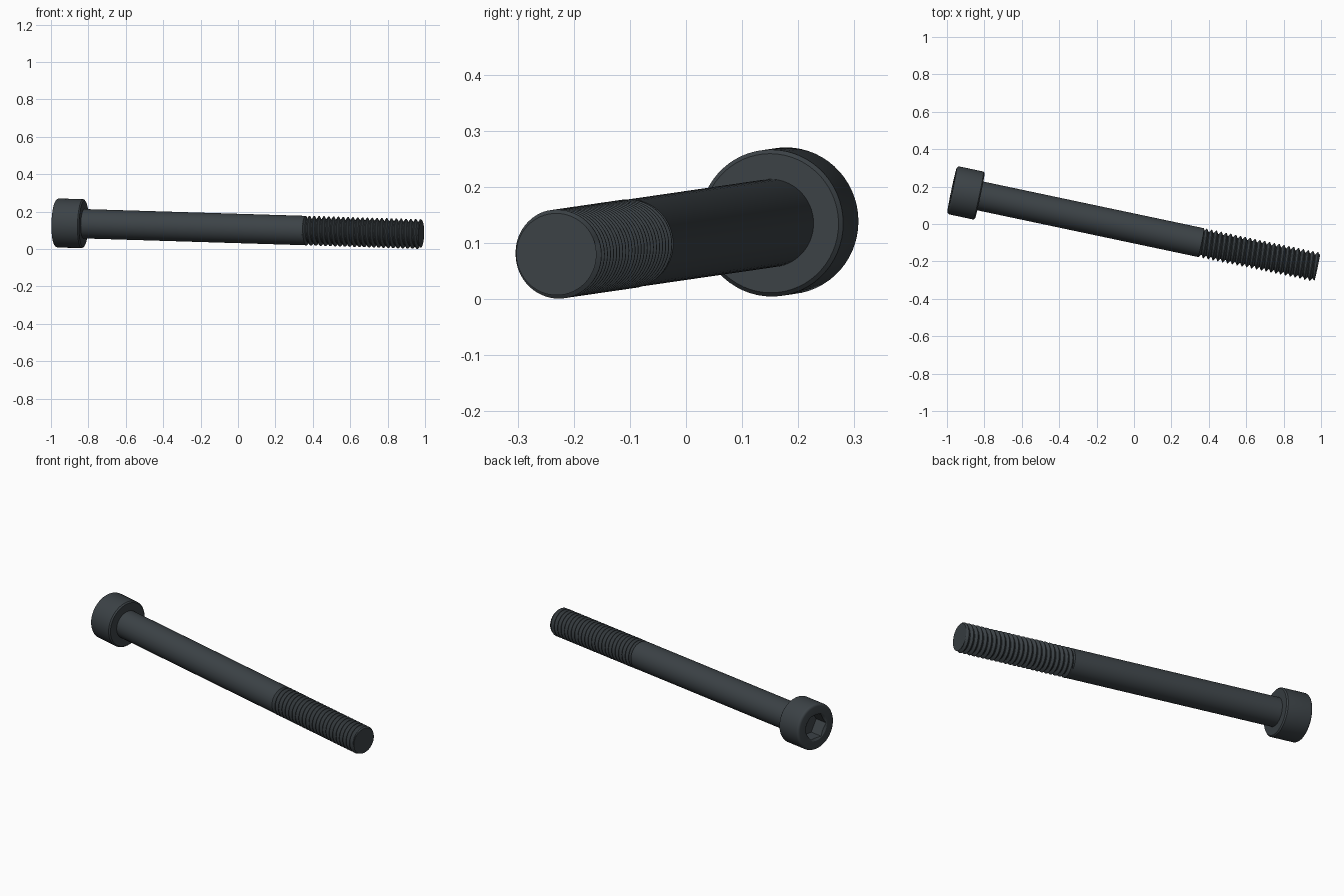
import bpy, bmesh
from math import sin, cos, pi, radians
from mathutils import Vector, Matrix

cube = bpy.data.objects.get("Cube")
if cube:
    bpy.data.objects.remove(cube)

# Blackened steel
steel = bpy.data.materials.new("blackened_steel")
steel.use_nodes = True
colour = (0.045, 0.055, 0.062, 1)
steel.diffuse_color = colour
steel.node_tree.nodes["Principled BSDF"].inputs["Base Color"].default_value = colour

# The screw is built along +Z from the head face, then laid down
HEAD_CENTRE = Vector((-0.973, 0.182, 0.140))
TIP_CENTRE = Vector((0.980, -0.231, 0.080))
AXIS = TIP_CENTRE - HEAD_CENTRE
LENGTH = AXIS.length
LAY = Matrix.Translation(HEAD_CENTRE) @ AXIS.to_track_quat('Z', 'Y').to_matrix().to_4x4()

SEGS = 60
HEAD_R, HEAD_H = 0.131, 0.152
SHANK_R, TIP_R = 0.0785, 0.073
HEX_R, HEX_DEPTH = 0.076, 0.08
PITCH = 0.0264
THREAD_START = LENGTH - 0.635


def point(r, a, z):
    return (r * cos(a), r * sin(a), z)


def finish(name, bm):
    bmesh.ops.remove_doubles(bm, verts=bm.verts, dist=0.00005)
    bmesh.ops.recalc_face_normals(bm, faces=bm.faces)
    mesh = bpy.data.meshes.new(name)
    bm.to_mesh(mesh)
    bm.free()
    mesh.materials.append(steel)
    obj = bpy.data.objects.new(name, mesh)
    bpy.context.collection.objects.link(obj)
    obj.matrix_world = LAY
    bpy.ops.object.select_all(action='DESELECT')
    bpy.context.view_layer.objects.active = obj
    obj.select_set(True)
    bpy.ops.object.shade_smooth_by_angle(angle=radians(30))


def loft(name, rings):
    """Skin a list of functions angle -> (radius, z); cap both ends."""
    bm = bmesh.new()
    rows = [[bm.verts.new(point(*swap(f, 2 * pi * i / SEGS))) for i in range(SEGS)]
            for f in rings]
    for low, high in zip(rows, rows[1:]):
        for i in range(SEGS):
            j = (i + 1) % SEGS
            bm.faces.new((low[i], low[j], high[j], high[i]))
    bm.faces.new(rows[0])
    bm.faces.new(rows[-1])
    finish(name, bm)


def swap(f, a):
    r, z = f(a)
    return r, a, z


def circle(r, z):
    return lambda a: (r, z)


def hex_radius(a):
    return HEX_R * cos(pi / 6) / cos(a % (pi / 3) - pi / 6)


# Socket head: hexagon recess, countersink, rounded top rim, underside chamfer
rim = 0.014
round_over = [circle(HEAD_R - rim * (1 - sin(k * pi / 8)), rim * (1 - cos(k * pi / 8)))
              for k in range(5)]
loft("socket_head",
     [lambda a: (hex_radius(a), HEX_DEPTH),
      lambda a: (hex_radius(a), (0.079 - hex_radius(a)) * 0.6),
      circle(0.079, 0)]
     + round_over
     + [circle(HEAD_R, HEAD_H - 0.007), circle(HEAD_R - 0.007, HEAD_H),
        circle(SHANK_R * 0.9, HEAD_H)])

# Plain shank
loft("shank", [circle(SHANK_R, HEAD_H - 0.01), circle(SHANK_R, THREAD_START)])

# Helical thread: crest and root rows climb one pitch per turn, trimmed at both ends
profile = [(0.0, 0.064), (0.12, 0.064), (0.5, 0.0795), (0.62, 0.0795)]
bm = bmesh.new()
turns = int((LENGTH - THREAD_START) / PITCH) + 2
rows = []
for turn in range(-1, turns):
    for offset, radius in profile:
        row = []
        for i in range(SEGS + 1):
            z = THREAD_START + (turn + offset + i / SEGS) * PITCH
            r = min(radius, TIP_R + max(0, LENGTH - z))
            if z <= THREAD_START:
                z, r = THREAD_START, SHANK_R
            elif z >= LENGTH:
                z, r = LENGTH, TIP_R
            row.append(bm.verts.new(point(r, 2 * pi * i / SEGS, z)))
        rows.append(row)
for low, high in zip(rows, rows[1:]):
    for i in range(SEGS):
        bm.faces.new((low[i], low[i + 1], high[i + 1], high[i]))
tip = [bm.verts.new(point(TIP_R, 2 * pi * i / SEGS, LENGTH)) for i in range(SEGS)]
bm.faces.new(tip)
bmesh.ops.dissolve_degenerate(bm, dist=0.00001, edges=bm.edges)
finish("threaded_end", bm)
